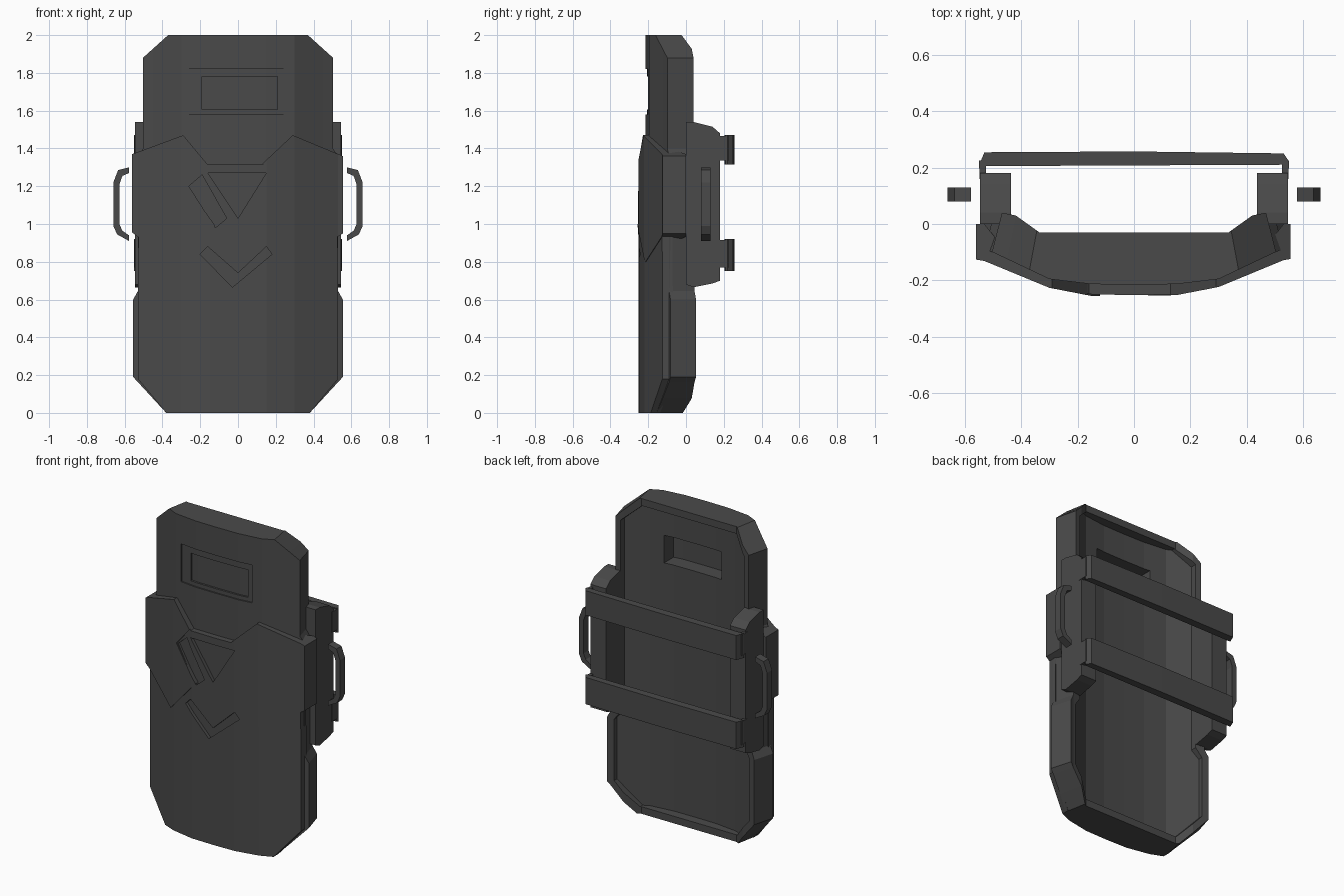
import bpy, bmesh

if "Cube" in bpy.data.objects:
    bpy.data.objects.remove(bpy.data.objects["Cube"])

grey = bpy.data.materials.new("dark grey metal")
grey.diffuse_color = (0.068, 0.068, 0.068, 1)
grey.use_nodes = True
grey.node_tree.nodes["Principled BSDF"].inputs["Base Color"].default_value = grey.diffuse_color
COLUMNS = [-0.53, -0.45, -0.36, -0.3, -0.15, 0, 0.15, 0.3, 0.36, 0.45, 0.53]


def curve(*pts):
    """Symmetric piecewise-linear depth y as a function of |x|."""
    def f(x):
        x = abs(x)
        for (a, ya), (b, yb) in zip(pts, pts[1:]):
            if x <= b:
                return ya + (yb - ya) * (x - a) / (b - a)
        return pts[-1][1]
    return f


def shift(f, d):
    return lambda x: f(x) + d


def flat(y):
    return lambda x: y


def finish(name, bm):
    bmesh.ops.recalc_face_normals(bm, faces=bm.faces[:])
    me = bpy.data.meshes.new(name)
    bm.to_mesh(me)
    bm.free()
    me.materials.append(grey)
    ob = bpy.data.objects.new(name, me)
    bpy.context.collection.objects.link(ob)
    return ob


def slab(name, outline, front, back, taper=1.0):
    """Solid from an x-z outline, bent so its two faces follow y curves."""
    bm = bmesh.new()
    bm.faces.new([bm.verts.new((x, 0, z)) for x, z in outline])
    for c in COLUMNS:
        bmesh.ops.bisect_plane(bm, geom=bm.verts[:] + bm.edges[:] + bm.faces[:],
                               plane_co=(c, 0, 0), plane_no=(1, 0, 0), dist=1e-5)
    faces = bm.faces[:]
    rim = [e for e in bm.edges if len(e.link_faces) == 1]
    twin = {}
    for v in bm.verts[:]:
        x, _, z = v.co
        twin[v] = bm.verts.new((x * taper, back(x), z))
        v.co.y = front(x)
    for f in faces:
        bm.faces.new([twin[v] for v in reversed(f.verts)])
    for e in rim:
        a, b = e.verts
        bm.faces.new((a, b, twin[b], twin[a]))
    return finish(name, bm)


def prism(name, pts, axis, lo, hi):
    """Extrude a 2D profile along one axis (0 = x, 1 = y, 2 = z)."""
    bm = bmesh.new()

    def put(p, d):
        c = list(p)
        c.insert(axis, d)
        return bm.verts.new(c)
    a = [put(p, lo) for p in pts]
    b = [put(p, hi) for p in pts]
    bm.faces.new(a)
    bm.faces.new(b[::-1])
    for i in range(len(a)):
        j = (i + 1) % len(a)
        bm.faces.new((a[i], a[j], b[j], b[i]))
    return finish(name, bm)


def cut(ob, *cutters):
    for c in cutters:
        m = ob.modifiers.new("cut", 'BOOLEAN')
        m.operation = 'DIFFERENCE'
        m.solver = 'EXACT'
        m.object = c
    bpy.context.view_layer.update()
    me = bpy.data.meshes.new_from_object(
        ob.evaluated_get(bpy.context.evaluated_depsgraph_get()))
    ob.modifiers.clear()
    ob.data = me
    for c in cutters:
        bpy.data.objects.remove(c)


def both(half):
    """Mirror a right-hand half outline into a closed outline."""
    return half + [(-x, z) for x, z in reversed(half)]


def rect(x0, x1, z0, z1):
    return [(x0, z0), (x1, z0), (x1, z1), (x0, z1)]


skin = curve((0, -0.215), (0.15, -0.213), (0.3, -0.195), (0.5, -0.1), (0.56, -0.08))
armour = curve((0, -0.252), (0.15, -0.249), (0.3, -0.22), (0.53, -0.125), (0.56, -0.12))
rim_back = curve((0, -0.03), (0.36, -0.03), (0.45, 0.03), (0.53, 0.045), (0.56, 0.055))

# curved shield body, sides leaning inward, with hollow back and vision slot
body = slab("shield_body", both([
    (0.38, 0), (0.555, 0.19), (0.555, 0.6), (0.53, 0.645), (0.53, 1.36),
    (0.503, 1.4), (0.503, 1.88), (0.37, 2)]), skin, rim_back, 0.93)
hollow = slab("hollow_cutter", both([
    (0.34, 0.045), (0.475, 0.2), (0.475, 0.59), (0.435, 0.645),
    (0.435, 1.86), (0.33, 1.955)]), shift(skin, 0.125), flat(0.4))
frame = slab("frame_cutter", rect(-0.26, 0.24, 1.58, 1.82), flat(-0.4), shift(skin, 0.008))
slot = slab("slot_cutter", rect(-0.19, 0.21, 1.605, 1.78), flat(-0.4), flat(0.4))
cut(body, hollow, frame, slot)
slab("window_pane", rect(-0.2, 0.22, 1.595, 1.79), shift(skin, 0.02), shift(skin, 0.029))

# front armour plate with triangular opening, side slot and chevron groove
plate = slab("front_plate", [
    (-0.38, 0), (0.38, 0), (0.53, 0.18), (0.53, 0.61), (0.525, 1.3), (0.29, 1.42),
    (0.13, 1.315), (-0.16, 1.315), (-0.29, 1.42), (-0.525, 1.3),
    (-0.53, 0.61), (-0.53, 0.18)], armour, shift(skin, 0.02))
openings = [
    [(-0.16, 1.27), (0.15, 1.27), (0, 1.03)],
    [(-0.26, 1.2), (-0.19, 1.26), (-0.06, 1.03), (-0.12, 0.98)],
    [(-0.16, 0.88), (0, 0.74), (0.15, 0.88), (0.18, 0.84), (-0.03, 0.665), (-0.2, 0.84)]]
cut(plate, *[slab("opening_cutter", o, flat(-0.4), shift(skin, -0.015)) for o in openings])

# shoulder plates wrapping round the sides
wrap = curve((0, -0.2), (0.3, -0.18), (0.45, -0.1), (0.53, 0.0), (0.56, 0.0))
slab("left_shoulder_plate", [
    (-0.56, 1.37), (-0.29, 1.47), (-0.165, 1.32), (-0.27, 1.2), (-0.12, 0.99),
    (-0.32, 0.77), (-0.56, 0.955)], shift(armour, -0.006), wrap)
slab("right_shoulder_plate", [
    (0.555, 1.36), (0.29, 1.47), (0.13, 1.32), (0.16, 1.27), (0.05, 1.06),
    (0.32, 0.8), (0.555, 0.95)], shift(armour, -0.003), wrap)

for side, s in (("left", -1), ("right", 1)):
    # side post
    prism(side + "_post", [(0.0, 1.54), (0.04, 1.54), (0.14, 1.515), (0.18, 1.48), (0.18, 0.7),
                           (0.14, 0.685), (0.04, 0.665), (0.0, 0.68)],
          0, *sorted((s * 0.435, s * 0.545)))
    # C-shaped side handle
    prism(side + "_handle", [(s * x, z) for x, z in [
        (0.577, 1.3), (0.635, 1.285), (0.66, 1.22), (0.66, 0.99), (0.64, 0.945), (0.577, 0.91),
        (0.577, 0.94), (0.613, 0.965), (0.628, 1.0), (0.628, 1.21), (0.612, 1.255),
        (0.577, 1.27)]], 1, 0.08, 0.13)

# cross straps with end tabs
for name, z0, z1 in (("upper", 1.315, 1.47), ("lower", 0.75, 0.92)):
    prism(name + "_strap", [(-0.55, 0.205), (0.545, 0.21), (0.55, 0.22), (0.53, 0.25),
                            (0, 0.257), (-0.53, 0.254)], 2, z0, z1)
    for side, s in (("left", -1), ("right", 1)):
        prism(f"{name}_{side}_tab", [(s * 0.525, 0.16), (s * 0.547, 0.16),
                                     (s * 0.549, 0.225), (s * 0.525, 0.225)],
              2, z0 + 0.02, z1 - 0.005)
